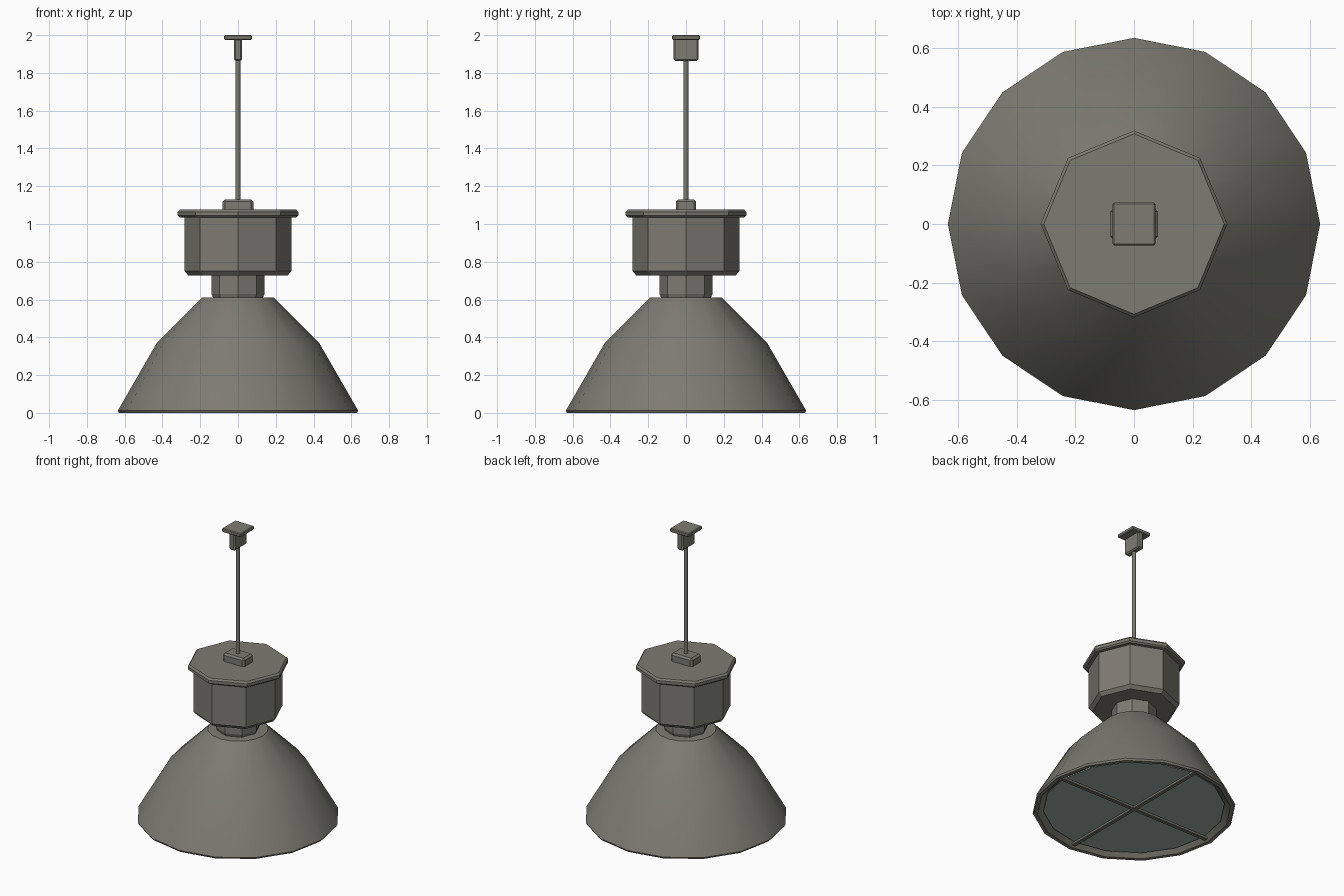
import bpy, bmesh
from math import pi, cos, sin, radians

cube = bpy.data.objects.get("Cube")
if cube:
    bpy.data.objects.remove(cube, do_unlink=True)


def material(name, color):
    m = bpy.data.materials.new(name)
    m.use_nodes = True
    m.diffuse_color = color
    m.node_tree.nodes["Principled BSDF"].inputs["Base Color"].default_value = color
    return m


METAL = material("warm grey metal", (0.205, 0.2, 0.17, 1))
GLASS = material("blue grey glass", (0.33, 0.42, 0.39, 1))


def finish(name, bm, mat, smooth_angle=None):
    bmesh.ops.recalc_face_normals(bm, faces=bm.faces)
    mesh = bpy.data.meshes.new(name)
    bm.to_mesh(mesh)
    bm.free()
    mesh.materials.append(mat)
    ob = bpy.data.objects.new(name, mesh)
    bpy.context.collection.objects.link(ob)
    if smooth_angle:
        bpy.ops.object.select_all(action="DESELECT")
        ob.select_set(True)
        bpy.context.view_layer.objects.active = ob
        bpy.ops.object.shade_smooth_by_angle(angle=radians(smooth_angle))
    return ob


def lathe(name, profile, sides, mat=METAL, smooth_angle=None):
    """Stack polygon rings of (radius, height) and cap both ends."""
    bm = bmesh.new()
    rings = [[bm.verts.new((r * cos(2 * pi * i / sides), r * sin(2 * pi * i / sides), z))
              for i in range(sides)] for r, z in profile]
    for a, b in zip(rings, rings[1:]):
        for i in range(sides):
            j = (i + 1) % sides
            bm.faces.new((a[i], a[j], b[j], b[i]))
    bm.faces.new(rings[0])
    bm.faces.new(rings[-1])
    return finish(name, bm, mat, smooth_angle)


def box(name, size, z, bevel=0.006):
    """Bevelled block on the central axis, z is its middle height."""
    bm = bmesh.new()
    bmesh.ops.create_cube(bm, size=1)
    for v in bm.verts:
        v.co = (v.co.x * size[0], v.co.y * size[1], v.co.z * size[2] + z)
    bmesh.ops.bevel(bm, geom=bm.edges[:], offset=bevel, segments=1, affect="EDGES")
    return finish(name, bm, METAL)


# Flared shade with a rolled rim and an inner lip
lathe("shade", [(0.56, 0.045), (0.605, 0.0), (0.63, 0.0), (0.636, 0.012),
                (0.43, 0.37), (0.19, 0.61)], 16, smooth_angle=40)

# Glass cover and the crossed guard bars beneath it
lathe("glass_cover", [(0.568, 0.02), (0.568, 0.026)], 16, GLASS)
box("guard_bar_x", (1.18, 0.028, 0.02), 0.014, 0.004)
box("guard_bar_y", (0.028, 1.18, 0.02), 0.014, 0.004)

# Octagonal neck, ballast housing and lid
lathe("neck", [(0.13, 0.605), (0.14, 0.63), (0.14, 0.74)], 8)
lathe("housing", [(0.262, 0.727), (0.284, 0.75), (0.284, 1.045)], 8)
lathe("lid", [(0.308, 1.035), (0.319, 1.044), (0.319, 1.064), (0.308, 1.076)], 8)

# Suspension rod with its lower socket and ceiling bracket
box("rod_socket", (0.164, 0.108, 0.07), 1.095, 0.012)
lathe("rod", [(0.0125, 1.1), (0.0125, 1.9)], 8, smooth_angle=50)
box("ceiling_bracket", (0.044, 0.134, 0.12), 1.924, 0.008)
box("ceiling_plate", (0.146, 0.146, 0.026), 1.987, 0.005)
